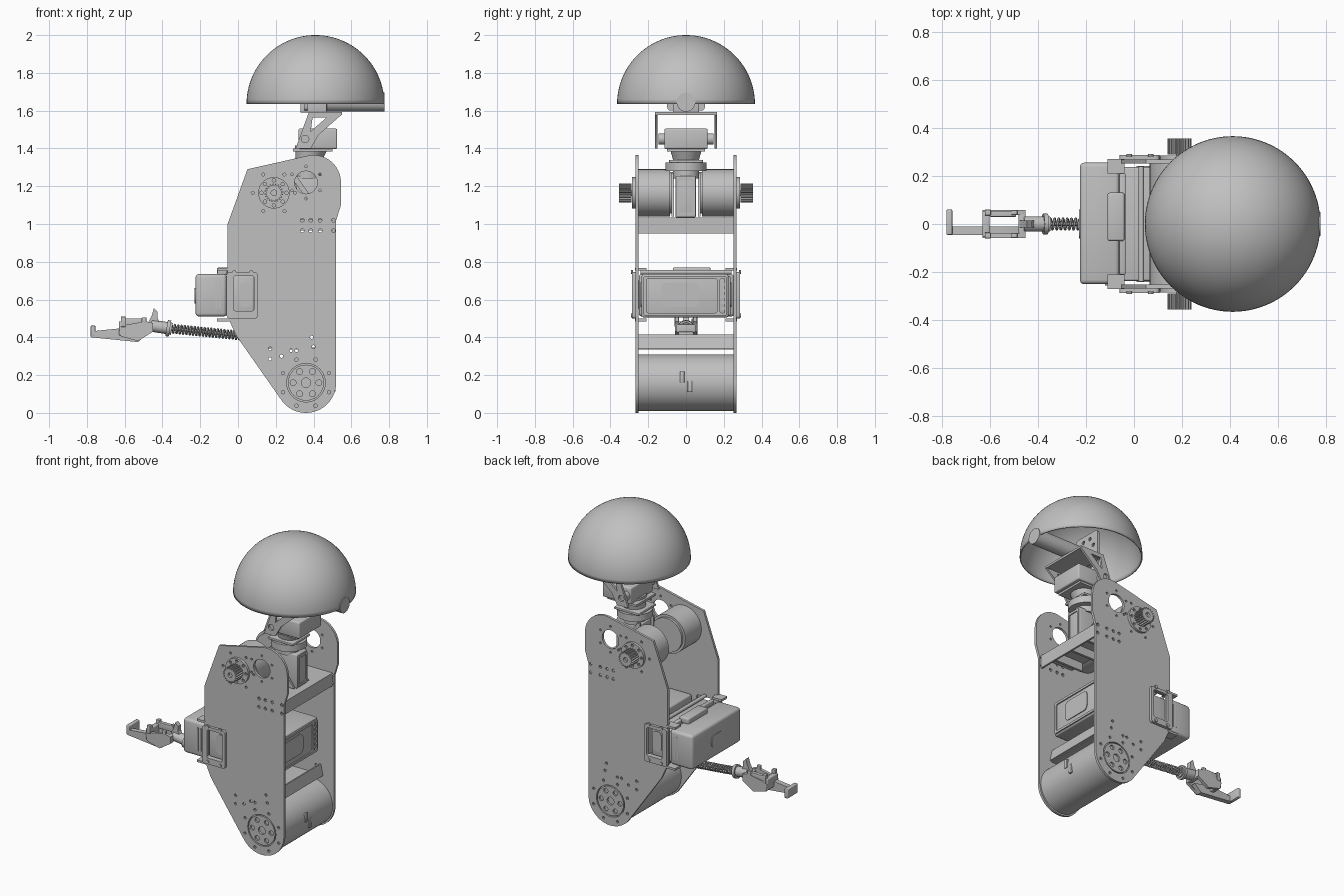
import bpy, bmesh
from math import pi, cos, sin, radians
from mathutils import Vector, Matrix

if "Cube" in bpy.data.objects:
    bpy.data.objects.remove(bpy.data.objects["Cube"])

GREY = (0.53, 0.53, 0.53, 1)
grey = bpy.data.materials.new("light_grey")
grey.use_nodes = True
grey.diffuse_color = GREY
grey.node_tree.nodes["Principled BSDF"].inputs["Base Color"].default_value = GREY
parts = []


def add(name, mesh):
    ob = bpy.data.objects.new(name, mesh)
    bpy.context.scene.collection.objects.link(ob)
    mesh.materials.clear()
    mesh.materials.append(grey)
    parts.append(ob)
    return ob


def finish(name, bm):
    mesh = bpy.data.meshes.new(name)
    bm.to_mesh(mesh)
    bm.free()
    return add(name, mesh)


def box(name, x, y, z, bevel=0.0, tilt=0.0):
    """Box from x, y and z ranges, tilted about y in degrees."""
    spans = [Vector((a, b)) for a, b in (x, y, z)]
    mid = Vector([(s[0] + s[1]) / 2 for s in spans])
    size = [s[1] - s[0] for s in spans]
    bm = bmesh.new()
    bmesh.ops.create_cube(bm, size=1, matrix=Matrix.Diagonal((*size, 1)))
    if bevel:
        bmesh.ops.bevel(bm, geom=bm.edges[:], offset=bevel, segments=3,
                        profile=0.5, affect='EDGES')
    bm.transform(Matrix.Translation(mid) @ Matrix.Rotation(radians(tilt), 4, 'Y'))
    return finish(name, bm)


def rod(name, a, b, r, r2=None, seg=48):
    a, b = Vector(a), Vector(b)
    bm = bmesh.new()
    turn = (b - a).to_track_quat('Z', 'Y').to_matrix().to_4x4()
    bmesh.ops.create_cone(bm, cap_ends=True, segments=seg, radius1=r,
                          radius2=r if r2 is None else r2, depth=(b - a).length,
                          matrix=Matrix.Translation((a + b) / 2) @ turn)
    return finish(name, bm)


def arc(cx, cz, r, start=0, end=360, n=24):
    steps = n if end - start == 360 else n - 1
    return [(cx + r * cos(radians(start + (end - start) * i / steps)),
             cz + r * sin(radians(start + (end - start) * i / steps))) for i in range(n)]


def rounded(x0, x1, z0, z1, r):
    corners = ((x1 - r, z1 - r), (x0 + r, z1 - r), (x0 + r, z0 + r), (x1 - r, z0 + r))
    return [p for i, c in enumerate(corners) for p in arc(*c, r, 90 * i, 90 * i + 90, 5)]


def plate(name, outline, holes, y, thick, face='Y'):
    """Flat cut plate with holes, facing y (outline in x, z) or x (outline in y, z)."""
    cu = bpy.data.curves.new(name, 'CURVE')
    cu.dimensions, cu.fill_mode, cu.extrude = '2D', 'BOTH', thick / 2
    for loop in [outline] + holes:
        sp = cu.splines.new('POLY')
        sp.points.add(len(loop) - 1)
        for p, (a, b) in zip(sp.points, loop):
            p.co = (a, b, 0, 1)
        sp.use_cyclic_u = True
    tmp = bpy.data.objects.new("tmp", cu)
    mesh = bpy.data.meshes.new_from_object(tmp)
    bpy.data.objects.remove(tmp)
    mesh.name = name
    turn = Matrix.Rotation(pi / 2, 4, 'X')
    if face == 'X':
        turn = Matrix.Rotation(pi / 2, 4, 'Z') @ turn
    mesh.transform(Matrix.Translation((0, y, 0) if face == 'Y' else (y, 0, 0)) @ turn)
    bm = bmesh.new()
    bm.from_mesh(mesh)
    bmesh.ops.remove_doubles(bm, verts=bm.verts, dist=1e-5)
    bmesh.ops.recalc_face_normals(bm, faces=bm.faces)
    bm.to_mesh(mesh)
    bm.free()
    return add(name, mesh)


def ring_holes(c, r, n, size, turn=0):
    return [arc(c[0] + r * cos(2 * pi * i / n + turn), c[1] + r * sin(2 * pi * i / n + turn),
                size, n=10) for i in range(n)]


# Side plates with hubs, brackets and drive gears
WHEEL, MOTOR, NECK = (0.36, 0.16), (0.19, 1.165), (0.36, 1.22)
outline = (arc(*WHEEL, 0.16, 218, 360, 22) + [(0.52, 1.02), (0.545, 1.1)]
           + arc(0.4, 1.22, 0.145, 0, 105, 14)
           + [(0.05, 1.29), (-0.055, 1.0), (-0.055, 0.51), (-0.01, 0.41)])
holes = [arc(*WHEEL, 0.102, n=40), arc(*NECK, 0.06, n=32),
         rounded(-0.03, 0.1, 0.54, 0.73, 0.01)]
holes += ring_holes(WHEEL, 0.132, 8, 0.009, pi / 8) + ring_holes(MOTOR, 0.112, 6, 0.008)
holes += ring_holes(NECK, 0.085, 6, 0.007, pi / 6)
holes += [arc(x, z, 0.01, n=10) for z in (0.965, 1.02) for x in (0.34, 0.385, 0.435, 0.505)]
holes += [arc(x, z, 0.009, n=10) for x, z in
          ((0.17, 0.34), (0.17, 0.285), (0.23, 0.3), (0.28, 0.33),
           (0.31, 0.33), (0.4, 0.35), (0.39, 0.4))]
teeth = [(MOTOR[0] + r * cos(2 * pi * (i + k) / 20), MOTOR[1] + r * sin(2 * pi * (i + k) / 20))
         for i in range(20) for r, k in ((0.04, 0), (0.05, 0.2), (0.05, 0.5), (0.04, 0.7))]
for s, side in ((-1, "right"), (1, "left")):
    plate(side + "_side_plate", outline, holes, s * 0.26, 0.016)
    plate(side + "_wheel_hub", arc(*WHEEL, 0.095, n=40),
          ring_holes(WHEEL, 0.068, 6, 0.016) + [arc(*WHEEL, 0.025)], s * 0.262, 0.012)
    plate(side + "_motor_hub", arc(*MOTOR, 0.083, n=40),
          ring_holes(MOTOR, 0.066, 8, 0.009), s * 0.276, 0.018)
    plate(side + "_drive_gear", teeth, [arc(*MOTOR, 0.015)], s * 0.322, 0.068)
    rod(side + "_gear_shaft", (MOTOR[0], s * 0.28, MOTOR[1]), (MOTOR[0], s * 0.34, MOTOR[1]), 0.016)
    rod(side + "_motor", (MOTOR[0], s * 0.085, MOTOR[1]), (MOTOR[0], s * 0.252, MOTOR[1]), 0.125, seg=64)
    rod(side + "_motor_cap", (MOTOR[0], s * 0.07, MOTOR[1]), (MOTOR[0], s * 0.085, MOTOR[1]), 0.11)
    plate(side + "_pack_bracket", rounded(-0.06, 0.105, 0.5, 0.745, 0.015),
          [rounded(-0.025, 0.085, 0.54, 0.725, 0.012)], s * 0.277, 0.018)
    for x in (-0.02, 0.07):
        for z in (0.515, 0.745):
            rod("bracket_bolt", (x, s * 0.28, z), (x, s * 0.292, z), 0.011, seg=12)
    # Tabs and grilles of the rear pack
    for z in (0.492, 0.76):
        box("pack_tab", (-0.11, -0.04), (s * 0.24 - 0.03, s * 0.24 + 0.03), (z - 0.007, z + 0.007))
    for x in (-0.115, -0.095):
        box("pack_rib", (x - 0.005, x + 0.005), (s * 0.252 - 0.004, s * 0.252 + 0.004), (0.55, 0.7))
    plate("pack_inset", rounded(0.01, 0.075, 0.56, 0.69, 0.025), [], s * 0.237, 0.008)

# Lower drum with latch marks, and cross brackets
rod("lower_drum", (WHEEL[0], -0.252, WHEEL[1]), (WHEEL[0], 0.252, WHEEL[1]), 0.15, seg=72)
for y, z in ((-0.02, 0.19), (0.02, 0.14)):
    box("drum_latch", (0.5, 0.515), (y - 0.012, y + 0.012), (z - 0.03, z + 0.03), 0.004)
box("lower_bracket_shelf", (0.2, 0.43), (-0.252, 0.252), (0.335, 0.347))
box("lower_bracket_wall", (0.42, 0.432), (-0.252, 0.252), (0.34, 0.415), tilt=-12)
box("upper_bracket_shelf", (0.27, 0.51), (-0.252, 0.252), (1.02, 1.034))
box("upper_bracket_wall", (0.498, 0.51), (-0.252, 0.252), (0.95, 1.034))
for y in (-0.15, 0, 0.15):
    box("shelf_rib", (0.28, 0.5), (y - 0.008, y + 0.008), (0.965, 1.022))

# Main box, with an inset panel and frame on its face
box("main_box", (0.12, 0.42), (-0.235, 0.225), (0.505, 0.735), 0.012)
plate("box_frame", rounded(-0.225, 0.215, 0.515, 0.725, 0.01),
      [rounded(-0.21, 0.165, 0.53, 0.71, 0.01), rounded(0.18, 0.205, 0.53, 0.71, 0.008)],
      0.422, 0.012, 'X')
plate("box_panel", rounded(-0.13, 0.07, 0.56, 0.69, 0.03), [], 0.421, 0.008, 'X')
for i in range(5):
    box("box_vent", (0.415, 0.426), (0.182, 0.204), (0.545 + i * 0.032, 0.56 + i * 0.032))

# Rear pack and its hinge
box("rear_pack", (-0.225, -0.06), (-0.25, 0.255), (0.51, 0.735), 0.018)
box("rear_pack_core", (-0.07, 0.085), (-0.236, 0.236), (0.515, 0.725), 0.008)
box("hinge_bar", (-0.06, -0.035), (-0.21, 0.21), (0.725, 0.755), 0.005)
box("hinge_cover", (-0.11, -0.04), (-0.07, 0.13), (0.73, 0.77), 0.008)
rod("hinge_pin", (0.03, -0.24, 0.745), (0.03, 0.24, 0.745), 0.012, seg=20)
plate("pack_badge", rounded(-0.06, 0.06, 0.58, 0.66, 0.03), [], -0.225, 0.008, 'X')

# Coil spring arm
start, end, turns = Vector((0.16, 0, 0.395)), Vector((-0.365, 0, 0.447)), 30
cu = bpy.data.curves.new("spring_arm", 'CURVE')
cu.dimensions, cu.bevel_depth, cu.bevel_resolution = '3D', 0.0055, 1
sp = cu.splines.new('POLY')
sp.points.add(turns * 14)
for i, p in enumerate(sp.points):
    a = 2 * pi * i / 14
    pos = start.lerp(end, i / (turns * 14)) + Vector((0, 0.022 * cos(a), 0.022 * sin(a)))
    p.co = (*pos, 1)
tmp = bpy.data.objects.new("tmp", cu)
add("spring_arm", bpy.data.meshes.new_from_object(tmp))
bpy.data.objects.remove(tmp)
rod("spring_core", start, end, 0.008, seg=12)
box("spring_mount", (0.14, 0.24), (-0.04, 0.04), (0.34, 0.43), 0.006)
box("spring_clamp", (0.17, 0.22), (-0.05, 0.05), (0.425, 0.47), 0.006)

# Gripper wrist, frame and hooked finger
rod("wrist", (-0.35, 0, 0.445), (-0.46, 0, 0.462), 0.032, seg=24)
rod("wrist_collar", (-0.36, 0, 0.446), (-0.378, 0, 0.449), 0.043, seg=24)
plate("wrist_horn", [(-0.4, 0.46), (-0.425, 0.5), (-0.425, 0.535), (-0.445, 0.555),
                     (-0.455, 0.52), (-0.475, 0.48)], [], 0.0, 0.03)
rail = [(-0.45, 0.43), (-0.45, 0.475), (-0.49, 0.485), (-0.6, 0.465), (-0.63, 0.45),
        (-0.62, 0.405), (-0.53, 0.38)]
for y in (-0.048, 0.048):
    plate("gripper_rail", rail, [], y, 0.02)
    box("rail_block", (-0.62, -0.595), (y - 0.012, y + 0.012), (0.455, 0.51), 0.003)
    box("rail_block", (-0.51, -0.485), (y - 0.01, y + 0.01), (0.47, 0.505), 0.003)
box("gripper_rear_bridge", (-0.48, -0.45), (-0.055, 0.055), (0.43, 0.475), 0.006)
box("gripper_front_bridge", (-0.63, -0.6), (-0.055, 0.055), (0.41, 0.485), 0.006)
box("gripper_servo", (-0.6, -0.49), (0.03, 0.055), (0.46, 0.5), 0.004)
plate("finger", [(-0.775, 0.4), (-0.53, 0.375), (-0.48, 0.42), (-0.6, 0.45), (-0.775, 0.432)],
      [], -0.028, 0.034)
box("finger_hook", (-0.78, -0.755), (-0.045, 0.06), (0.4, 0.462), 0.005)

# Neck: yaw servo, turntable, pitch servo and tilted yoke
box("yaw_servo", (0.29, 0.465), (-0.055, 0.052), (1.035, 1.255), 0.006)
plate("yaw_servo_rim", rounded(-0.05, 0.047, 1.045, 1.245, 0.008),
      [rounded(-0.038, 0.035, 1.06, 1.23, 0.008)], 0.467, 0.008, 'X')
for s in (-1, 1):
    plate("servo_gusset", [(0.28, 1.04), (0.46, 1.04), (0.3, 1.27), (0.28, 1.27)],
          [[(0.305, 1.065), (0.41, 1.065), (0.305, 1.215)]], s * 0.07, 0.012)
rod("turntable", (0.37, 0, 1.28), (0.37, 0, 1.325), 0.108)
rod("turntable_post", (0.37, 0, 1.24), (0.37, 0, 1.28), 0.07)
rod("neck_cone", (0.37, 0, 1.325), (0.385, 0, 1.4), 0.065, 0.085, 32)
box("neck_foot", (0.28, 0.46), (-0.09, 0.09), (1.325, 1.34), 0.004)
box("neck_tray", (0.29, 0.5), (-0.1, 0.1), (1.385, 1.4))
box("pitch_servo", (0.32, 0.525), (-0.115, 0.115), (1.398, 1.505), 0.008)
for s in (-1, 1):
    plate("yoke_arm", [(0.305, 1.4), (0.385, 1.4), (0.425, 1.47), (0.55, 1.58), (0.55, 1.592),
                       (0.375, 1.592)],
          [[(0.385, 1.49), (0.47, 1.565), (0.395, 1.565)], arc(0.355, 1.45, 0.02, n=14)],
          s * 0.158, 0.014)
    rod("yoke_pivot", (0.355, s * 0.11, 1.45), (0.355, s * 0.145, 1.45), 0.03, seg=24)
box("yoke_top", (0.375, 0.55), (-0.165, 0.165), (1.578, 1.592))
box("head_mount", (0.33, 0.47), (-0.07, 0.07), (1.59, 1.655), 0.006)
plate("head_back_plate", rounded(-0.1, 0.1, 1.6, 1.8, 0.02),
      ring_holes((0, 1.71), 0.06, 6, 0.012), 0.36, 0.014, 'X')

# Hollow dome and forward tube
bm = bmesh.new()
bmesh.ops.create_uvsphere(bm, u_segments=96, v_segments=48, radius=0.365)
bmesh.ops.delete(bm, geom=[v for v in bm.verts if v.co.z < -0.001], context='VERTS')
bm.transform(Matrix.Translation((0.41, 0, 1.635)))
dome = finish("dome", bm)
shell = dome.modifiers.new("shell", 'SOLIDIFY')
shell.thickness, shell.offset = 0.008, -1
rod("forward_tube", (0.42, 0, 1.645), (0.775, 0, 1.645), 0.05)

# Smooth the round faces, keep the edges crisp
bpy.ops.object.select_all(action='DESELECT')
for ob in parts:
    ob.select_set(True)
bpy.context.view_layer.objects.active = dome
bpy.ops.object.shade_smooth_by_angle(angle=radians(30))
